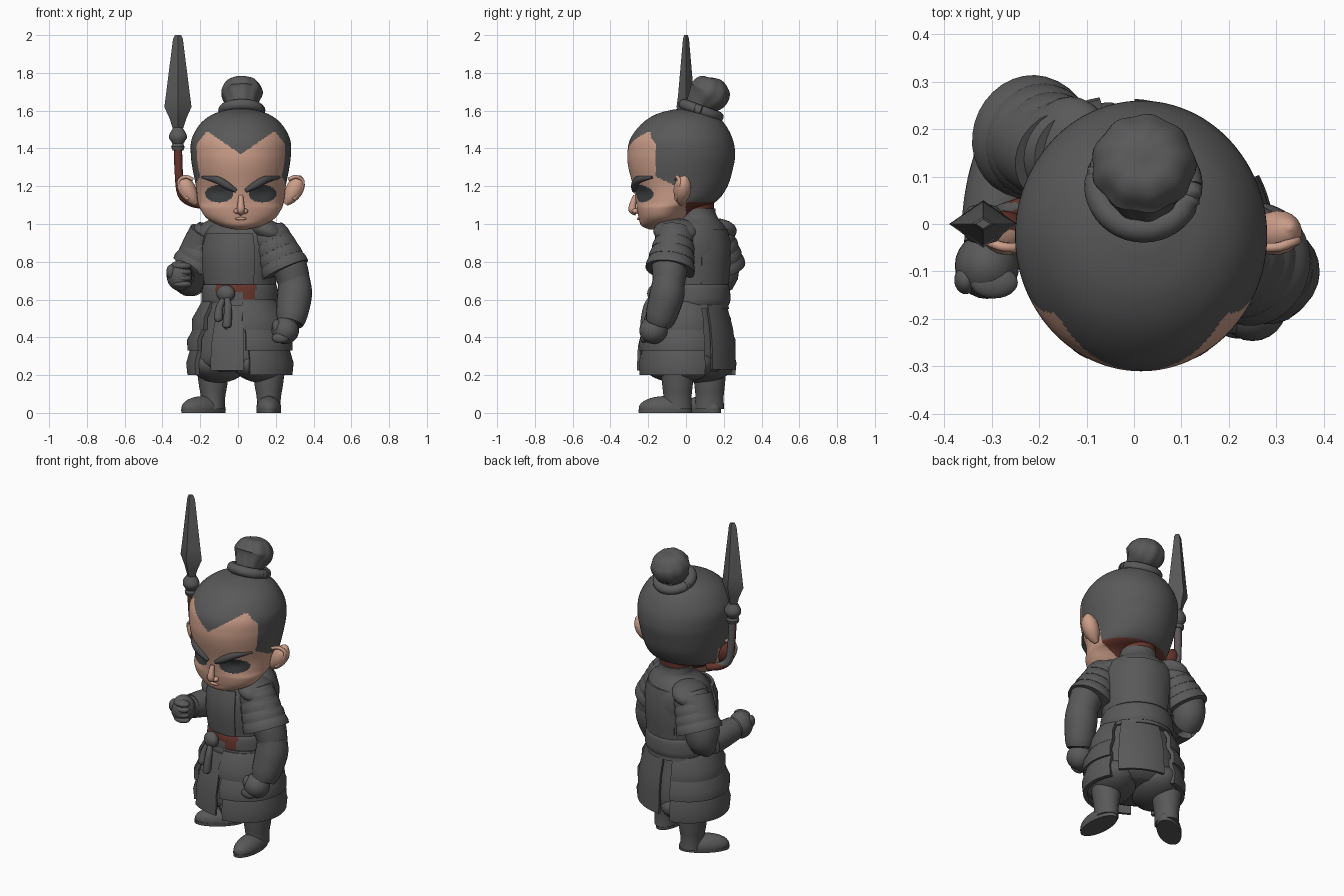
import bpy, bmesh, math
from mathutils import Vector, Matrix

if "Cube" in bpy.data.objects:
    bpy.data.objects.remove(bpy.data.objects["Cube"])


def material(name, rgb):
    m = bpy.data.materials.new(name)
    m.use_nodes = True
    m.diffuse_color = (*rgb, 1)
    m.node_tree.nodes["Principled BSDF"].inputs["Base Color"].default_value = (*rgb, 1)
    return m


GREY = material("charcoal grey", (0.1, 0.1, 0.1))
SKIN = material("skin", (0.6, 0.34, 0.25))
BROWN = material("red brown", (0.13, 0.035, 0.025))
DARK = material("eye dark", (0.045, 0.05, 0.052))
BROW = material("brow grey", (0.07, 0.07, 0.072))

# The body is twisted on its vertical axis relative to the head
TWIST = Matrix.Rotation(math.radians(-26), 4, 'Z')
BODY = Matrix.Translation((0.01, 0.035, 0)) @ TWIST
SKIRT = Matrix.Translation((0.01, 0.01, 0)) @ TWIST @ Matrix.Diagonal((1.03, 0.9, 1, 1))
ID = Matrix.Identity(4)


def finish(name, bm, mats, xf=ID, rule=None, angle=40):
    bm.transform(xf)
    bmesh.ops.recalc_face_normals(bm, faces=bm.faces)
    bm.normal_update()
    if rule:
        for f in bm.faces:
            f.material_index = rule(f.calc_center_median(), f.normal)
    me = bpy.data.meshes.new(name)
    bm.to_mesh(me)
    bm.free()
    for m in mats:
        me.materials.append(m)
    me.shade_smooth()
    me.set_sharp_from_angle(angle=math.radians(angle))
    ob = bpy.data.objects.new(name, me)
    bpy.context.collection.objects.link(ob)


def smooth_keys(keys, steps):
    """Catmull-Rom interpolation of tuples."""
    out = []
    for i in range(len(keys) - 1):
        quad = [keys[max(i - 1, 0)], keys[i], keys[i + 1], keys[min(i + 2, len(keys) - 1)]]
        for s in range(steps):
            t = s / steps
            out.append([0.5 * (2 * b + (c - a) * t + (2 * a - 5 * b + 4 * c - d) * t * t
                               + (3 * b - a - 3 * c + d) * t ** 3) for a, b, c, d in zip(*quad)])
    return out + [list(keys[-1])]


def skin_rings(rings):
    bm = bmesh.new()
    rows = [[bm.verts.new(p) for p in r] for r in rings]
    n = len(rows[0])
    for a, b in zip(rows, rows[1:]):
        for i in range(n):
            bm.faces.new((a[i], a[(i + 1) % n], b[(i + 1) % n], b[i]))
    bm.faces.new(rows[0])
    bm.faces.new(rows[-1])
    return bm


def loft(keys, segs=40, steps=4):
    """Horizontal ellipse rings: (z, cx, cy, rx, ry)."""
    turn = [math.tau * i / segs for i in range(segs)]
    return skin_rings([[(cx + rx * math.sin(a), cy - ry * math.cos(a), z) for a in turn]
                       for z, cx, cy, rx, ry in smooth_keys(keys, steps)])


def tube(keys, segs=24, steps=5, ripple=0.0):
    """Round rings along a path: (x, y, z, radius)."""
    ks = smooth_keys(keys, steps)
    pts = [Vector(k[:3]) for k in ks]
    rings = []
    for i, p in enumerate(pts):
        t = (pts[min(i + 1, len(pts) - 1)] - pts[max(i - 1, 0)]).normalized()
        u = t.cross(Vector((0.3, 1, 0.1))).normalized()
        v = t.cross(u)
        ring = []
        for j in range(segs):
            a = math.tau * j / segs
            r = ks[i][3] * (1 + ripple * math.cos(9 * a))
            ring.append(p + r * (u * math.cos(a) + v * math.sin(a)))
        rings.append(ring)
    return skin_rings(rings)


def ball(name, loc, size, mat, rot=(0, 0, 0), xf=ID, floor=False):
    bm = bmesh.new()
    bmesh.ops.create_uvsphere(bm, u_segments=24, v_segments=16, radius=1)
    spin = Matrix.Rotation(rot[2], 4, 'Z') @ Matrix.Rotation(rot[1], 4, 'Y') @ Matrix.Rotation(rot[0], 4, 'X')
    bm.transform(Matrix.Translation(loc) @ spin @ Matrix.Diagonal((*size, 1)))
    if floor:
        for v in bm.verts:
            v.co.z = max(v.co.z, 0)
    finish(name, bm, [mat], xf)


def arc_plate(name, a0, a1, rows, xf, thick=0.018, n=14):
    """Curved hanging plate around the body; angles run from the front, rows are (z, radius)."""
    rings = []
    for z, r in rows:
        angs = [math.radians(a0 + (a1 - a0) * i / n) for i in range(n + 1)]
        outer = [(r * math.sin(a), -r * math.cos(a), z) for a in angs]
        inner = [((r - thick) * math.sin(a), -(r - thick) * math.cos(a), z) for a in reversed(angs)]
        rings.append(outer + inner)
    finish(name, skin_rings(rings), [GREY], xf)


# Head: (z, front y, back y, half width)
HEAD = [(0.97, -0.19, -0.09, 0.03), (0.99, -0.235, -0.04, 0.11), (1.03, -0.25, 0.0, 0.18),
        (1.08, -0.26, 0.06, 0.215), (1.12, -0.265, 0.16, 0.228), (1.20, -0.28, 0.22, 0.238),
        (1.30, -0.305, 0.25, 0.257), (1.37, -0.31, 0.26, 0.265), (1.45, -0.295, 0.247, 0.26),
        (1.53, -0.235, 0.205, 0.215), (1.58, -0.16, 0.15, 0.15), (1.605, -0.07, 0.08, 0.07), (1.61, -0.01, 0.02, 0.01)]
MID = 0.015


def face_y(x, z):
    for a, b in zip(HEAD, HEAD[1:]):
        if a[0] <= z <= b[0]:
            t = (z - a[0]) / (b[0] - a[0])
            f, k, w = [p + (q - p) * t for p, q in zip(a[1:], b[1:])]
            return (f + k) / 2 - (k - f) / 2 * math.sqrt(max(0, 1 - ((x - MID) / w) ** 2))


def head_colour(c, n):
    u = abs(c.x - MID)
    if c.y < -0.1 and ((u - 0.115) / 0.075) ** 2 + ((c.z - 1.16) / 0.046) ** 2 < 1 and c.z < 1.17 + 0.4 * u:
        return 3
    if c.z < 1.2:
        edge = 0.0
    else:
        edge = max(-0.16, -0.05 - 2.2 * (c.z - 1.2))
    if c.y < edge and c.z < min(1.37 + 0.68 * u, 1.485 - 1.3 * max(0, u - 0.185)):
        return 1
    return 0 if c.z > 1.115 else (2 if c.y > 0 else 1)


bm = loft([(z, MID, (f + b) / 2, w, (b - f) / 2) for z, f, b, w in HEAD], 240, 14)
for v in bm.verts:
    if v.co.y < 0:
        u = abs(v.co.x - MID)
        v.co.y += 0.018 * math.exp(-((u - 0.115) / 0.06) ** 2 - ((v.co.z - 1.165) / 0.04) ** 2)
finish("head", bm, [GREY, SKIN, BROWN, DARK], rule=head_colour)

for s, side in ((-1, "right"), (1, "left")):
    # Brow
    path = [(MID + s * u, face_y(MID + s * u, z) - 0.002, z, r) for u, z, r in
            ((0.025, 1.175, 0.01), (0.075, 1.205, 0.02), (0.13, 1.235, 0.02), (0.205, 1.247, 0.006))]
    finish(side + "_brow", tube(path, 12), [BROW])
    # Ear: teardrop shell with a thin rim, the right one browned behind by the spear shaft
    ex = MID + s * 0.282
    ear = [(ex - s * 0.045, -0.025, 1.105, 0.014), (ex - s * 0.025, -0.025, 1.135, 0.034),
           (ex - s * 0.002, -0.02, 1.175, 0.046), (ex + s * 0.018, -0.015, 1.215, 0.042),
           (ex + s * 0.03, -0.01, 1.245, 0.022), (ex + s * 0.033, -0.01, 1.256, 0.003)]
    finish(side + "_ear", tube(ear, 20), [SKIN, BROWN], rule=lambda c, n: int(-0.3 < c.x < 0 and n.y > 0.1))
    rim = [(ex + s * dx, y, z, 0.01) for dx, y, z in
           ((-0.03, -0.05, 1.235), (0.01, -0.048, 1.25), (0.045, -0.035, 1.228), (0.035, -0.04, 1.18), (-0.005, -0.052, 1.13))]
    finish(side + "_ear_rim", tube(rim, 10), [SKIN])
    ball(side + "_nostril", (MID + s * 0.02, -0.268, 1.068), (0.018, 0.018, 0.014), SKIN)

finish("nose", tube([(MID, -0.268, 1.15, 0.012), (MID, -0.28, 1.11, 0.017), (MID, -0.283, 1.075, 0.021),
                     (MID, -0.262, 1.055, 0.012)], 14), [SKIN])
ball("lips", (MID, -0.25, 1.028), (0.03, 0.01, 0.008), SKIN)

# Topknot and its wrap
finish("topknot", tube([(0.02, 0.055, 1.58, 0.065), (0.02, 0.08, 1.635, 0.08), (0.02, 0.12, 1.69, 0.109),
                        (0.02, 0.137, 1.737, 0.094), (0.02, 0.147, 1.765, 0.06), (0.02, 0.149, 1.773, 0.01)], 54, ripple=0.025), [GREY])
tilt = Matrix.Translation((0.02, 0.08, 1.6)) @ Matrix.Rotation(-0.35, 4, 'X')
turn = [math.tau * i / 40 for i in range(41)]
finish("topknot_wrap", tube([(0.096 * math.cos(a), 0.096 * math.sin(a), 0, 0.029) for a in turn], 14, 1), [GREY], tilt)

# Neck, torso, collar, vest
finish("neck", loft([(1.0, 0, 0.03, 0.09, 0.08), (1.12, 0, 0.03, 0.1, 0.085)]), [BROWN], BODY)
finish("torso", loft([(0.55, 0, 0, 0.2, 0.19), (0.65, 0, 0, 0.19, 0.185), (0.78, 0, 0, 0.2, 0.192),
                      (0.9, 0, 0.01, 0.205, 0.188), (0.98, 0, 0.02, 0.185, 0.15), (1.03, 0, 0.032, 0.115, 0.105),
                      (1.06, 0, 0.033, 0.103, 0.09), (1.083, 0, 0.033, 0.1, 0.088)]), [GREY], BODY)
arc_plate("breastplate", -48, 48, [(0.68, 0.197), (0.78, 0.209), (0.88, 0.207), (0.95, 0.185)], BODY)
arc_plate("backplate", 130, 230, [(0.68, 0.192), (0.78, 0.2), (0.9, 0.202), (0.97, 0.185)], BODY)


# Belt with worn red patches, knot and tails
def belt_colour(c, n):
    band = -0.12 < c.x < 0.095 and c.z > 0.642
    patch = 0.025 < c.x < 0.095 and c.z > 0.6
    return int(c.y < 0 and (band or patch))


finish("belt", loft([(0.57, 0, 0, 0.2, 0.19), (0.6, 0, 0, 0.205, 0.199), (0.66, 0, 0, 0.2, 0.195), (0.685, 0, 0, 0.188, 0.183)], 96, 8),
       [GREY, BROWN], BODY, belt_colour)
ball("belt_knot", (0.02, -0.212, 0.632), (0.052, 0.038, 0.046), GREY, xf=BODY)
for x, low in ((0.0, 0.49), (0.05, 0.455)):
    finish("belt_tail", tube([(0.02 + x * 0.2, -0.22, 0.62, 0.014), (x, -0.245, 0.56, 0.02), (x, -0.258, low + 0.01, 0.024),
                              (x, -0.258, low, 0.015)], 12), [GREY], BODY)

# Baggy trousers, hanging armour tiers, front and rear aprons
finish("trousers", loft([(0.22, 0, 0, 0.18, 0.17), (0.25, 0, 0, 0.235, 0.225), (0.3, 0, 0, 0.245, 0.245),
                         (0.4, 0, 0, 0.235, 0.235), (0.5, 0, 0, 0.215, 0.21), (0.6, 0, 0, 0.195, 0.19)]), [GREY], SKIRT)
for s, side in ((-1, "right"), (1, "left")):
    ball(side + "_trouser_leg", (s * 0.122, 0.005, 0.26), (0.135, 0.22, 0.1), GREY, xf=SKIRT)
    for i, (top, rt, low, rl) in enumerate(((0.59, 0.2, 0.44, 0.252), (0.47, 0.235, 0.33, 0.276), (0.36, 0.255, 0.2, 0.276))):
        mid = (low * 0.6 + top * 0.4, rl * 0.75 + rt * 0.25 + 0.012)
        arc_plate(f"{side}_skirt_tier_{i + 1}", s * (26 + 4 * i), s * 140, [(top, rt), mid, (low, rl)], SKIRT, 0.025, 24)
arc_plate("front_apron", -9, 27, [(0.57, 0.208), (0.45, 0.26), (0.35, 0.286), (0.225, 0.292)], SKIRT)
arc_plate("rear_apron", 150, 205, [(0.58, 0.22), (0.45, 0.258), (0.35, 0.272), (0.23, 0.275)], SKIRT)

# Boots
for side, x, y, yaw in (("left", 0.163, -0.045, 0), ("right", -0.132, 0.125, -0.9)):
    finish(side + "_boot", loft([(0.02, x, y, 0.062, 0.077), (0.08, x, y, 0.064, 0.074), (0.14, x, y, 0.074, 0.08),
                                 (0.2, x, y, 0.082, 0.086)]), [GREY])
    d = Vector((math.sin(yaw), -math.cos(yaw), 0))
    p = Vector((x, y, 0.025)) + d * 0.065
    ball(side + "_foot", p, (0.066, 0.14, 0.064), GREY, (0, 0, yaw), floor=True)
    sole = Matrix.Translation((p.x, p.y, 0)) @ Matrix.Rotation(yaw, 4, 'Z')
    finish(side + "_sole", loft([(0, 0, 0, 0.064, 0.14), (0.018, 0, 0, 0.066, 0.142)], 32, 1), [GREY], sole)

# Arms: sleeve path, bracer, fist, layered shoulder guard
ARMS = {
    "left": ([(0.17, -0.06, 0.95, 0.09), (0.26, -0.085, 0.8, 0.095), (0.298, -0.095, 0.66, 0.082), (0.275, -0.15, 0.47, 0.06)],
             [(0.298, -0.093, 0.72, 0.08), (0.3, -0.1, 0.63, 0.092), (0.285, -0.13, 0.52, 0.083), (0.275, -0.145, 0.475, 0.07)],
             (0.25, -0.172, 0.437), (0.15, -0.05, 0.985), (0.252, -0.085, 0.755)),
    "right": ([(-0.16, 0.14, 0.95, 0.1), (-0.23, 0.18, 0.8, 0.1), (-0.25, 0.16, 0.7, 0.085), (-0.3, -0.05, 0.725, 0.06)],
              [(-0.258, 0.13, 0.7, 0.082), (-0.28, 0.06, 0.71, 0.077), (-0.3, -0.03, 0.722, 0.068)],
              (-0.31, -0.088, 0.727), (-0.125, 0.145, 0.985), (-0.222, 0.185, 0.77)),
}
for side, (sleeve, bracer, fist, top, low) in ARMS.items():
    finish(side + "_sleeve", tube(sleeve), [GREY])
    finish(side + "_bracer", tube(bracer), [GREY])
    hang = side == "left"
    ball(side + "_fist", fist, (0.073, 0.075, 0.072) if hang else (0.068, 0.07, 0.08), GREY)
    for i in range(4):
        off = Vector((-0.025, -0.05 + 0.026 * i, -0.04)) if hang else Vector((0.015, -0.035, 0.05 - 0.032 * i))
        ball(f"{side}_finger_{i + 1}", Vector(fist) + off, (0.045, 0.02, 0.028) if hang else (0.05, 0.034, 0.02), GREY)
    ball(side + "_thumb", Vector(fist) + Vector((-0.045, -0.03, 0.02)), (0.024, 0.03, 0.038), GREY)
    a, b = Vector(top), Vector(low)
    ball(side + "_shoulder_cap", a.lerp(b, 0.1), (0.1, 0.12, 0.06), GREY, (0, 0.4 if hang else -0.4, 0))
    for i in range(4):
        p, m, q = [a.lerp(b, 0.06 + 0.22 * i + k) for k in (0, 0.16, 0.28)]
        r = 0.086 + 0.009 * i
        finish(f"{side}_shoulder_guard_{i + 1}", tube([(*p, r), (*m, r + 0.016), (*q, r + 0.018)], 32), [GREY])

# Spear: ridged blade, socket, shaft that curves in behind the ear
sx = -0.318
finish("spear_blade", loft([(1.49, sx, 0, 0.022, 0.02), (1.56, sx, 0, 0.045, 0.035), (1.62, sx, 0, 0.072, 0.05),
                            (1.68, sx, 0, 0.064, 0.042), (1.98, sx, 0, 0.026, 0.016), (2.0, sx, 0, 0.016, 0.01)], 4, 1), [GREY], angle=20)
finish("spear_socket", loft([(1.39, sx, 0, 0.03, 0.03), (1.41, sx, 0, 0.038, 0.036), (1.425, sx, 0, 0.03, 0.03),
                             (1.455, sx, 0, 0.05, 0.045), (1.48, sx, 0, 0.045, 0.04), (1.51, sx, 0, 0.025, 0.025)], 10, 2), [GREY])
finish("spear_shaft", tube([(sx, 0, 1.42, 0.022), (-0.314, 0.005, 1.28, 0.022), (-0.3, 0.012, 1.16, 0.022),
                            (-0.25, 0.03, 1.115, 0.022), (-0.18, 0.05, 1.1, 0.022)], 16),
       [BROWN, GREY], rule=lambda c, n: int(n.y > 0.1 and c.z > 1.13))
